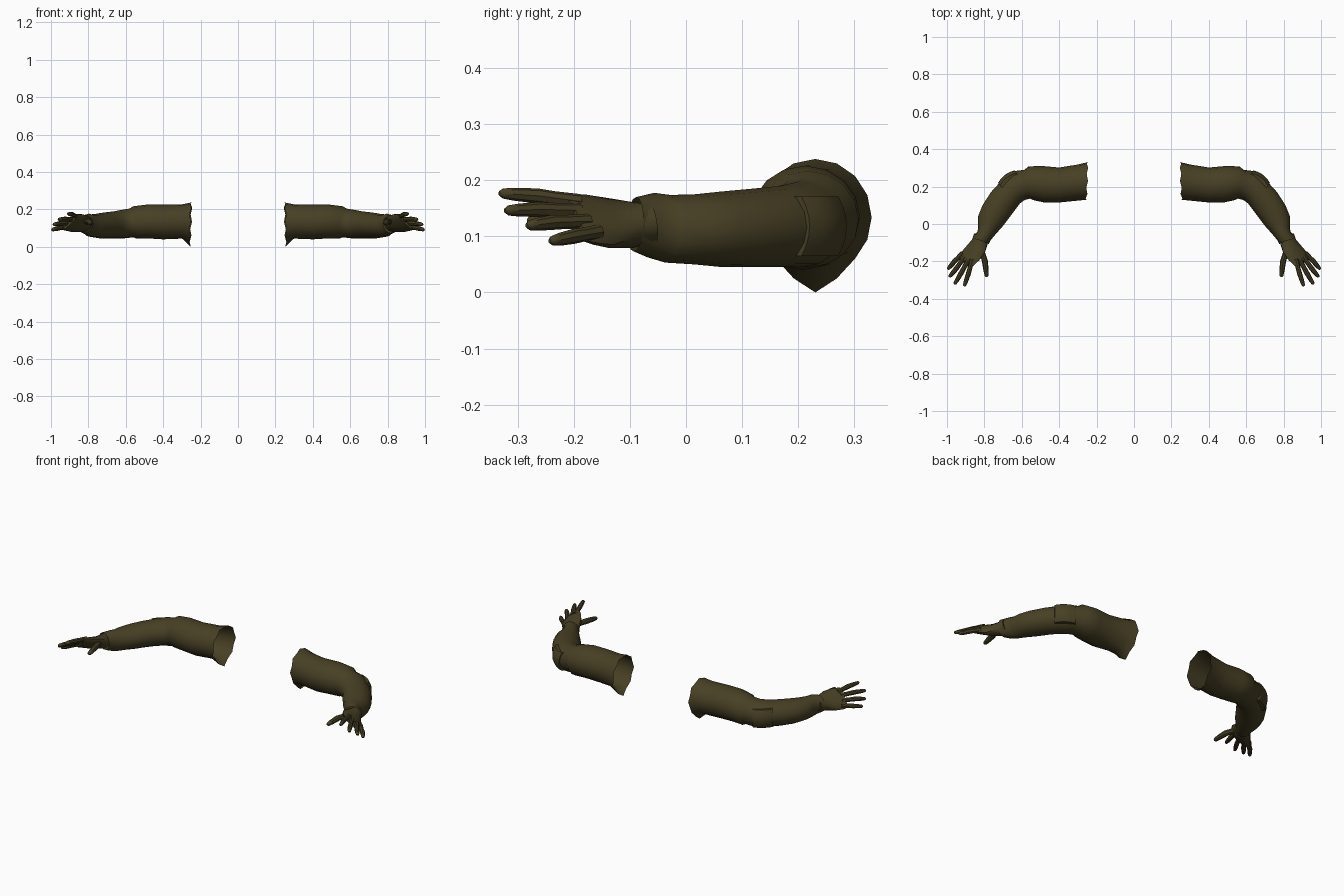
import bpy
import bmesh
import math
from mathutils import Vector

if "Cube" in bpy.data.objects:
    bpy.data.objects.remove(bpy.data.objects["Cube"], do_unlink=True)

OLIVE = (0.064, 0.051, 0.018, 1.0)
cloth = bpy.data.materials.new("dark_olive_cloth")
cloth.use_nodes = True
cloth.diffuse_color = OLIVE
shader = cloth.node_tree.nodes["Principled BSDF"]
shader.inputs["Base Color"].default_value = OLIVE
shader.inputs["Roughness"].default_value = 0.9


def finish(name, bm, side):
    """Mirror to the wanted side, fix normals, shade and colour."""
    for v in bm.verts:
        v.co.x *= side
    bmesh.ops.recalc_face_normals(bm, faces=bm.faces)
    mesh = bpy.data.meshes.new(name)
    bm.to_mesh(mesh)
    bm.free()
    mesh.materials.append(cloth)
    obj = bpy.data.objects.new(name, mesh)
    bpy.context.collection.objects.link(obj)
    bpy.ops.object.select_all(action="DESELECT")
    obj.select_set(True)
    bpy.context.view_layer.objects.active = obj
    bpy.ops.object.shade_smooth_by_angle(angle=math.radians(40))
    return obj


def loft(sections, sides, cap_start=False, cap_end=False):
    """Skin elliptical sections given as (inner edge, outer edge, half height)."""
    bm = bmesh.new()
    centres = [(a + b) / 2 for a, b, h in sections]
    rings = []
    for i, (a, b, h) in enumerate(sections):
        tangent = centres[min(i + 1, len(centres) - 1)] - centres[max(i - 1, 0)]
        u = (b - a) / 2
        v = u.cross(tangent).normalized() * h
        if v.z < 0:
            v = -v
        ring = []
        for k in range(sides):
            t = math.tau * k / sides
            ring.append(bm.verts.new(centres[i] + u * math.cos(t) + v * math.sin(t)))
        rings.append(ring)
    for r, s in zip(rings, rings[1:]):
        for k in range(sides):
            n = (k + 1) % sides
            bm.faces.new((r[k], r[n], s[n], s[k]))
    if cap_start:
        bm.faces.new(rings[0])
    if cap_end:
        bm.faces.new(rings[-1])
    return bm, rings


# Sleeve sections: inner x, y, outer x, y, bottom z, top z
SLEEVE = [
    (.252, .13, .246, .331, .03, .238),
    (.30, .125, .30, .318, .044, .227),
    (.40, .115, .40, .302, .04, .225),
    (.48, .115, .49, .31, .045, .226),
    (.54, .128, .565, .308, .044, .217),
    (.555, .136, .585, .29, .05, .205),
    (.585, .128, .645, .282, .045, .198),
    (.61, .11, .71, .23, .045, .19),
    (.64, .07, .765, .17, .045, .185),
    (.67, .03, .81, .10, .045, .18),
    (.70, -.01, .834, .04, .05, .175),
    (.74, -.055, .834, -.01, .053, .174),
    (.765, -.085, .836, -.04, .062, .178),
    (.776, -.106, .865, -.076, .073, .17),
]

# Palm sections: inner edge, outer edge, half thickness
PALM = [
    ((.79, -.07, .135), (.853, -.05, .11), .036),
    ((.785, -.105, .14), (.863, -.085, .10), .04),
    ((.798, -.15, .163), (.902, -.13, .085), .029),
    ((.825, -.19, .172), (.928, -.157, .088), .023),
    ((.858, -.224, .174), (.942, -.182, .093), .015),
]

# Digits: root, knuckle, tip
DIGITS = {
    "index_finger": ((.865, -.19, .162), (.885, -.265, .172), (.908, -.333, .177)),
    "middle_finger": ((.885, -.19, .146), (.924, -.262, .148), (.96, -.323, .146)),
    "ring_finger": ((.905, -.175, .127), (.95, -.238, .125), (.988, -.284, .119)),
    "little_finger": ((.915, -.155, .108), (.96, -.2, .1), (.996, -.243, .091)),
    "thumb": ((.82, -.125, .135), (.797, -.2, .136), (.787, -.283, .126)),
}


def sleeve(side, label):
    sections = []
    for ax, ay, bx, by, low, high in SLEEVE:
        mid = (low + high) / 2
        sections.append((Vector((ax, ay, mid)), Vector((bx, by, mid)), (high - low) / 2))
    bm, rings = loft(sections, 16)
    # Ragged shoulder opening: the underside hangs down in a point
    for k, v in enumerate(rings[0]):
        if k in (11, 12, 13):
            v.co.z = 0.0 if k == 12 else 0.025
        v.co.x += 0.008 * (k % 2)
    finish(label + "_sleeve", bm, side)


def elbow_pad(side, label):
    """Curved patch wrapped round the outside of the elbow."""
    bm = bmesh.new()
    bmesh.ops.create_grid(bm, x_segments=4, y_segments=6, size=1)
    along = Vector((.8, -.6, 0))
    out = Vector((.6, .8, 0))
    centre = Vector((.69, .263, .118))
    for v in bm.verts:
        s, t = v.co.x, v.co.y
        v.co = centre + along * s * .055 + Vector((0, 0, t * .053))
        v.co -= out * (.012 * s * s + .018 * t * t)
    # Rim turned in toward the sleeve
    edges = [e for e in bm.edges if e.is_boundary]
    rim = bmesh.ops.extrude_edge_only(bm, edges=edges)["geom"]
    for v in rim:
        if isinstance(v, bmesh.types.BMVert):
            v.co -= out * .02
    finish(label + "_elbow_pad", bm, side)


def digit(side, label, name, points):
    root, knuckle, tip = map(Vector, points)
    direction = (tip - knuckle).normalized()
    thick = 1.2 if name == "thumb" else 1.0
    path = [(root, .0135), (root.lerp(knuckle, .6), .0125), (knuckle, .0135),
            (knuckle.lerp(tip, .6), .0115), (tip - direction * .007, .009),
            (tip, .004)]
    across = direction.cross(Vector((0, 0, 1))).normalized()
    sections = [(p - across * r * thick, p + across * r * thick, r * thick)
                for p, r in path]
    bm, _ = loft(sections, 8, True, True)
    finish(label + "_" + name, bm, side)


for side, label in ((1, "left"), (-1, "right")):
    sleeve(side, label)
    elbow_pad(side, label)
    # Gloved hand
    bm, _ = loft([(Vector(a), Vector(b), h) for a, b, h in PALM], 12, True, True)
    finish(label + "_palm", bm, side)
    for name, points in DIGITS.items():
        digit(side, label, name, points)
